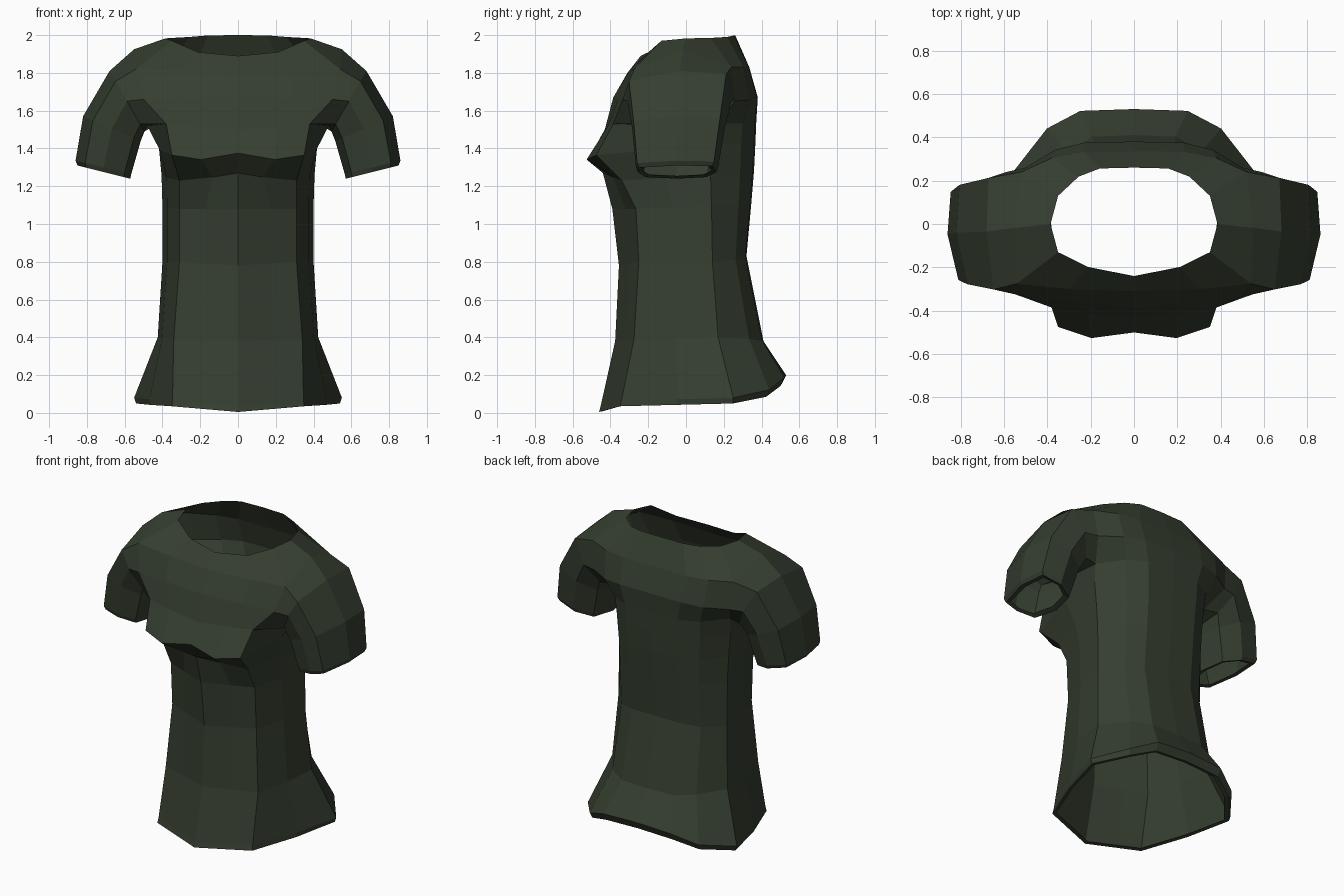
import bpy, bmesh
from mathutils import Vector as V

if "Cube" in bpy.data.objects:
    bpy.data.objects.remove(bpy.data.objects["Cube"])

mat = bpy.data.materials.new("dark_green_cloth")
mat.diffuse_color = (0.036, 0.048, 0.029, 1)
mat.use_nodes = True
mat.node_tree.nodes["Principled BSDF"].inputs["Base Color"].default_value = mat.diffuse_color


def ring(front, corner, rear, back, bust=(0, 0, 0), side=(0.02, 0, 0)):
    """Half ring of 8 points running front centre -> side -> back centre."""
    c0, c2, c4, c7 = V((0, *front)), V(corner), V(rear), V((0, *back))
    c1 = c0.lerp(c2, 0.56) + V(bust)
    c3 = c2.lerp(c4, 0.5) + V(side)
    d = c7 - c4
    c5 = c4 + V((d.x * 0.27, d.y * 0.68, d.z * 0.35))
    c6 = c4 + V((d.x * 0.55, d.y * 0.97, d.z * 0.9))
    return [c0, c1, c2, c3, c4, c5, c6, c7]


# Torso from hem to neckline
rings = [
    ring((-.46, .005), (.35, -.35, .035), (.54, .25, .05), (.505, .15)),
    ring((-.452, .035), (.347, -.342, .065), (.55, .25, .08), (.53, .20)),
    ring((-.375, .38), (.34, -.275, .39), (.425, .17, .40), (.41, .38)),
    ring((-.355, .78), (.31, -.25, .80), (.40, .14, .80), (.32, .83)),
    ring((-.39, 1.08), (.31, -.265, 1.08), (.40, .135, 1.10), (.345, 1.10)),
    ring((-.44, 1.27), (.31, -.34, 1.23), (.405, .13, 1.26), (.36, 1.28), (-.04, 0, 0)),
    ring((-.50, 1.375), (.35, -.475, 1.365), (.42, .13, 1.42), (.367, 1.42),
         (0, -.04, -.028), (.03, .03, 0)),
    ring((-.43, 1.50), (.38, -.385, 1.53), (.43, .15, 1.53), (.372, 1.54),
         (0, -.01, 0), (.075, .08, -.01)),
    ring((-.385, 1.67), (.50, -.335, 1.66), (.50, .26, 1.65), (.38, 1.67)),
    ring((-.31, 1.80), (.54, -.275, 1.82), (.52, .24, 1.83), (.335, 1.83),
         (0, -.01, 0), (.02, 0, .1)),
    ring((-.24, 1.89), (.35, -.13, 1.97), (.35, .13, 1.985), (.26, 2.0),
         (.015, -.02, -.025), (.035, 0, .005)),
]
# Turned-in hem below the first ring
rings.insert(0, [V((p.x * .95, p.y * .95, p.z + .005)) for p in rings[0]])
ARMPIT, BLADE, TOP = 8, 9, 10

bm = bmesh.new()
rows = [[bm.verts.new(p) for p in r] for r in rings]
for r in range(len(rows) - 1):
    for i in range(7):
        if r in (ARMPIT, BLADE) and i in (2, 3):
            continue                      # leaves the armhole open
        a, b = rows[r], rows[r + 1]
        bm.faces.new((a[i], a[i + 1], b[i + 1], b[i]))

# Sleeve grown out of the armhole loop, last ring is its turned-in hem
A, B, C = rows[ARMPIT], rows[BLADE], rows[TOP]
loop = [A[3], A[2], B[2], C[2], C[3], C[4], B[4], A[4]]
ACROSS = (0, .12, .5, .83, 1, .95, .5, .12)
DEPTH = (0, -.8, -1, -.97, 0, .9, 1, .75)
for inner, outer, y_front, y_back in (
        ((.495, 1.49), (.68, 1.81), -.31, .24),
        ((.515, 1.44), (.82, 1.57), -.285, .205),
        ((.565, 1.265), (.86, 1.335), -.265, .17),
        ((.57, 1.24), (.85, 1.31), -.255, .16),
        ((.605, 1.255), (.82, 1.31), -.23, .135)):
    mid, half = (y_front + y_back) / 2, (y_back - y_front) / 2
    new = []
    for t, d in zip(ACROSS, DEPTH):
        x = inner[0] + (outer[0] - inner[0]) * t
        z = inner[1] + (outer[1] - inner[1]) * t
        new.append(bm.verts.new((x, mid + half * d, z)))
    for j in range(8):
        k = (j + 1) % 8
        bm.faces.new((loop[j], new[j], new[k], loop[k]))
    loop = new

bmesh.ops.delete(bm, geom=[v for v in bm.verts if not v.link_faces], context='VERTS')
me = bpy.data.meshes.new("shirt")
bm.to_mesh(me)
bm.free()
me.materials.append(mat)
shirt = bpy.data.objects.new("shirt", me)
bpy.context.collection.objects.link(shirt)

# Mirrored half
m = shirt.modifiers.new("mirror", 'MIRROR')
m.use_clip = True
